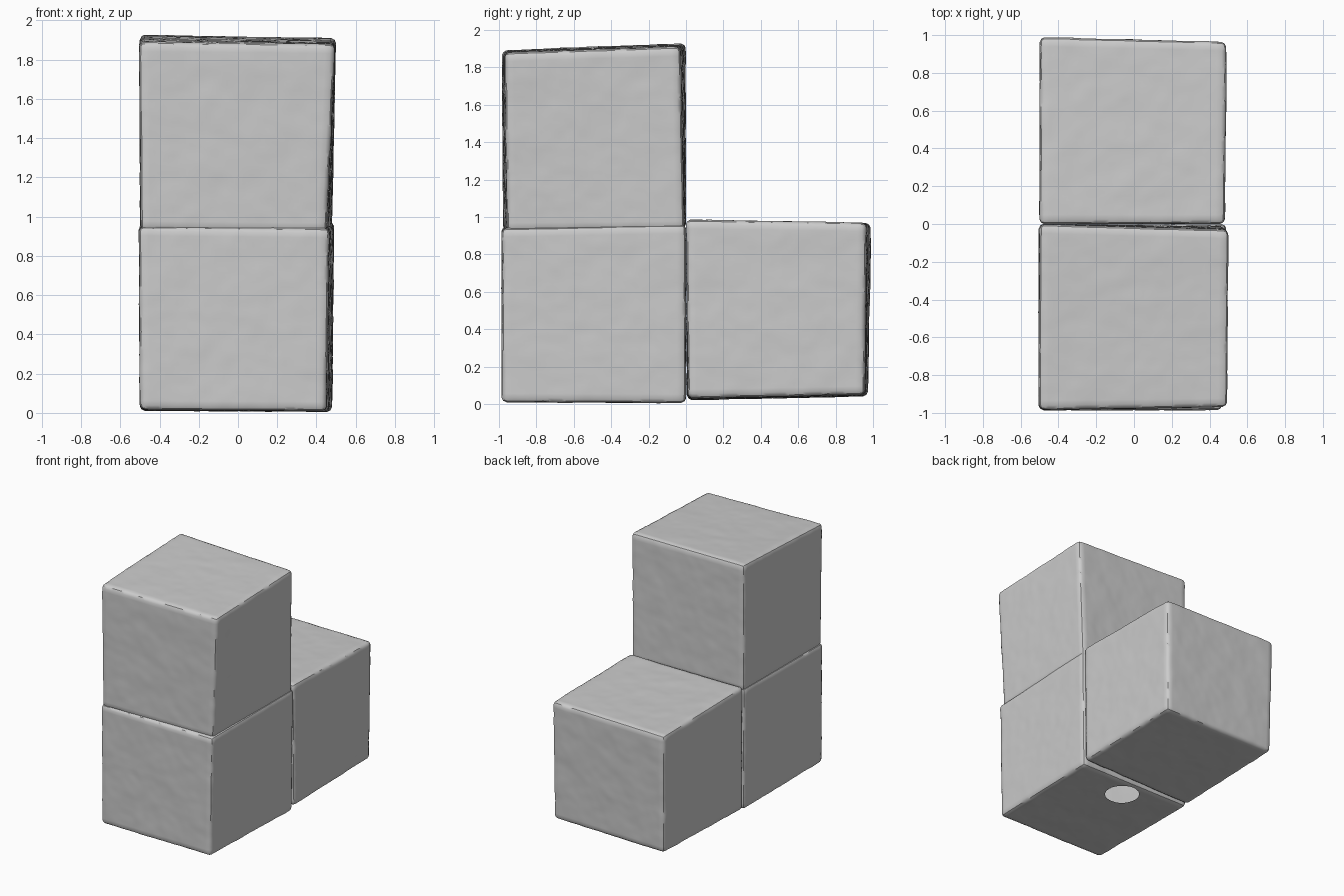
import bpy
import bmesh
from mathutils import Vector, noise

if "Cube" in bpy.data.objects:
    bpy.data.objects.remove(bpy.data.objects["Cube"], do_unlink=True)

# Single plain grey
grey = bpy.data.materials.new("plain grey")
grey.use_nodes = True
colour = (0.6, 0.6, 0.6, 1)
grey.diffuse_color = colour
grey.node_tree.nodes["Principled BSDF"].inputs["Base Color"].default_value = colour

GRID_CUTS = 39
EDGE_RADIUS = 0.03
ROUGHNESS = 0.003


def rounded(p):
    """Pull a point of the unit cube onto a cube with rounded edges."""
    limit = 0.5 - EDGE_RADIUS
    core = Vector([max(-limit, min(limit, c)) for c in p])
    return core + (p - core).normalized() * EDGE_RADIUS


def in_corners(p, corners):
    """Map a unit cube point into the box given by eight corners."""
    u, v, w = (c + 0.5 for c in p)
    c = [Vector(k) for k in corners]
    along_x = [c[i].lerp(c[i + 1], u) for i in (0, 2, 4, 6)]
    low = along_x[0].lerp(along_x[1], v)
    high = along_x[2].lerp(along_x[3], v)
    return low.lerp(high, w)


def smooth(obj):
    bpy.ops.object.select_all(action='DESELECT')
    obj.select_set(True)
    bpy.context.view_layer.objects.active = obj
    bpy.ops.object.shade_smooth_by_angle(angle=0.6)


def block(name, bottom, top):
    """Hand-shaped block; each quad lists front left, front right, back left, back right."""
    bm = bmesh.new()
    bmesh.ops.create_cube(bm, size=1)
    bmesh.ops.subdivide_edges(bm, edges=bm.edges[:], cuts=GRID_CUTS, use_grid_fill=True)
    for vert in bm.verts:
        vert.co = in_corners(rounded(vert.co), bottom + top)
    # Slight unevenness of the cast surface
    bm.normal_update()
    moves = []
    for vert in bm.verts:
        bump = noise.noise(vert.co * 6) + 0.6 * noise.noise(vert.co * 17)
        moves.append(vert.normal * bump * ROUGHNESS)
    for vert, move in zip(bm.verts, moves):
        vert.co += move
    mesh = bpy.data.meshes.new(name)
    bm.to_mesh(mesh)
    bm.free()
    mesh.materials.append(grey)
    obj = bpy.data.objects.new(name, mesh)
    bpy.context.collection.objects.link(obj)
    smooth(obj)
    return obj


lower = block(
    "lower_front_block",
    [(-.5, -.985, .015), (.45, -.985, .01), (-.5, 0, .01), (.48, 0, .005)],
    [(-.505, -.985, .95), (.465, -.985, .94), (-.505, 0, .96), (.49, 0, .96)])

block(
    "upper_block",
    [(-.495, -.98, .93), (.45, -.955, .92), (-.5, 0, .94), (.48, -.01, .93)],
    [(-.505, -.985, 1.89), (.495, -.97, 1.88), (-.5, 0, 1.93), (.5, -.03, 1.91)])

block(
    "rear_block",
    [(-.5, .005, .02), (.48, .01, .03), (-.49, .975, .04), (.48, .955, .05)],
    [(-.5, 0, .98), (.48, 0, .985), (-.5, .99, .965), (.49, .965, .97)])

# Round vent opening underneath the hollow lower block
VENT_X, VENT_Y, VENT_RADIUS = -0.02, -0.16, 0.125
bpy.ops.mesh.primitive_cylinder_add(
    vertices=32, radius=VENT_RADIUS, depth=0.4, location=(VENT_X, VENT_Y, 0))
cutter = bpy.context.object
cutter.name = "vent_cutter"
cutter.hide_render = True

bpy.context.view_layer.objects.active = lower
cut = lower.modifiers.new("vent", 'BOOLEAN')
cut.operation = 'DIFFERENCE'
cut.solver = 'EXACT'
cut.object = cutter
bpy.ops.object.modifier_apply(modifier=cut.name)
bpy.data.objects.remove(cutter, do_unlink=True)

# Remove the walls left by the cut so that the opening leads into the hollow
bm = bmesh.new()
bm.from_mesh(lower.data)
walls = []
for face in bm.faces:
    x, y, z = face.calc_center_median()
    inside = (x - VENT_X) ** 2 + (y - VENT_Y) ** 2 < (VENT_RADIUS + 0.001) ** 2
    if inside and z < 0.5:
        walls.append(face)
bmesh.ops.delete(bm, geom=walls, context='FACES')
bm.to_mesh(lower.data)
bm.free()
